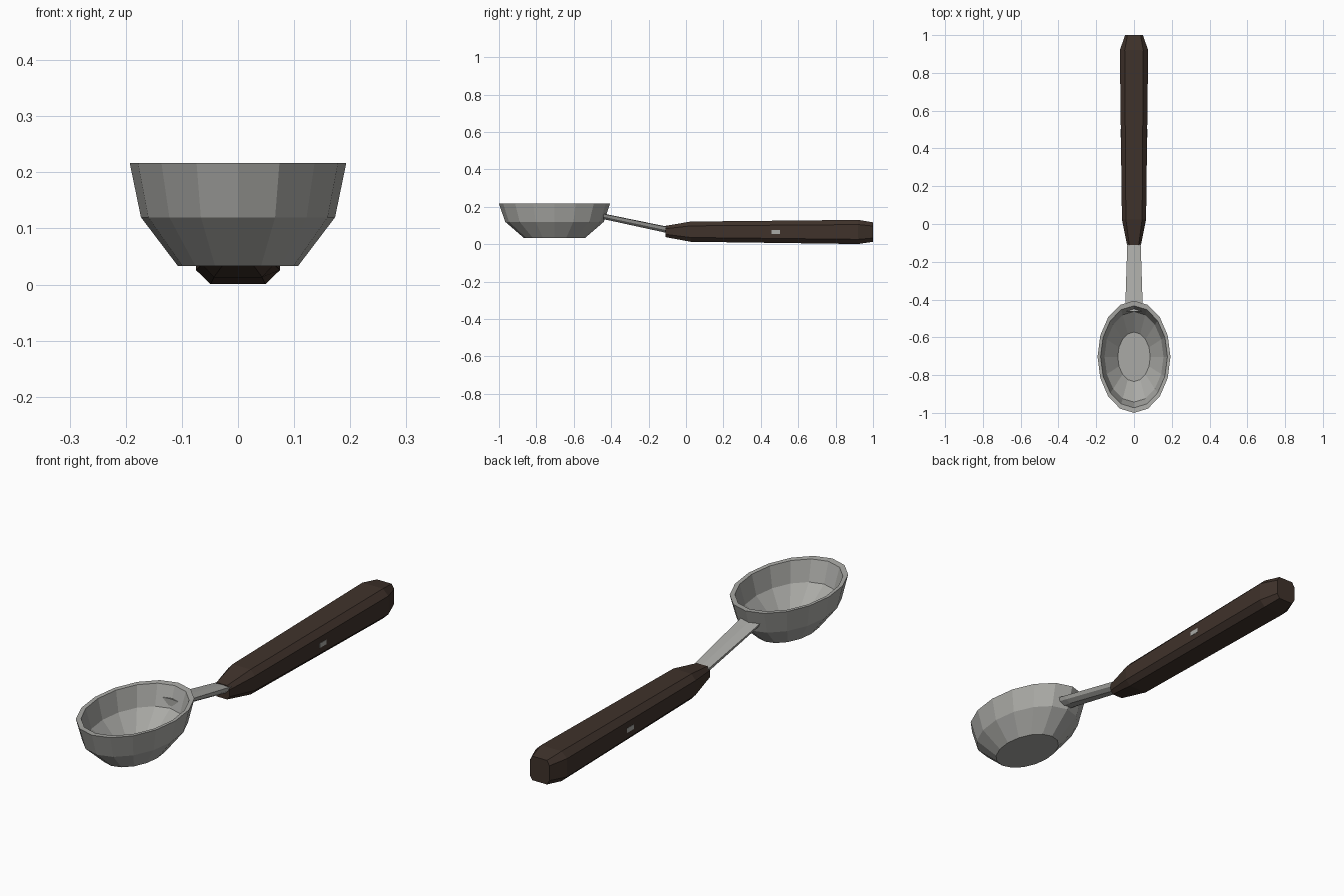
import bpy, math

if "Cube" in bpy.data.objects:
    bpy.data.objects.remove(bpy.data.objects["Cube"])


def material(name, rgb):
    m = bpy.data.materials.new(name)
    m.diffuse_color = (*rgb, 1)
    m.use_nodes = True
    m.node_tree.nodes["Principled BSDF"].inputs["Base Color"].default_value = m.diffuse_color
    return m


metal = material("brushed steel", (0.40, 0.40, 0.38))
wood = material("dark wood", (0.05, 0.032, 0.024))


def loft(name, rings, mat):
    """Join equal rings of points (counter-clockwise about the path) and cap both ends."""
    n = len(rings[0])
    verts = [p for r in rings for p in r]
    faces = [tuple(range(n))[::-1]]
    for k in range(len(rings) - 1):
        a, b = k * n, (k + 1) * n
        for i in range(n):
            j = (i + 1) % n
            faces.append((a + i, a + j, b + j, b + i))
    faces.append(tuple(range((len(rings) - 1) * n, len(rings) * n)))
    me = bpy.data.meshes.new(name)
    me.from_pydata(verts, [], faces)
    me.materials.append(mat)
    ob = bpy.data.objects.new(name, me)
    bpy.context.collection.objects.link(ob)
    return ob


# Oval bowl: outside from base to rim, then inside down to floor
def oval(rx, ry, z, n=16):
    return [(rx * math.cos(2 * math.pi * i / n),
             -0.703 + ry * math.sin(2 * math.pi * i / n), z) for i in range(n)]


loft("bowl", [oval(*r) for r in [
    (0.107, 0.163, 0.033), (0.173, 0.264, 0.12), (0.193, 0.297, 0.217),
    (0.177, 0.270, 0.215), (0.156, 0.240, 0.128), (0.086, 0.131, 0.053)]], metal)


# Neck: flat top, rounded underside, sloping from bowl to handle
def neck_ring(y, z, w, t):
    sec = [(-1, 0), (-0.85, -0.55), (-0.4, -1), (0.4, -1), (0.85, -0.55), (1, 0), (0, 0.08)]
    return [(x * w, y, z + h * t) for x, h in sec][::-1]


loft("neck", [neck_ring(-0.462, 0.166, 0.046, 0.028),
              neck_ring(-0.40, 0.153, 0.045, 0.028),
              neck_ring(-0.06, 0.083, 0.034, 0.032)], metal)


# Handle: chamfered rectangular section with tapered ends
def handle_ring(y, w, z0, z1, cx, cz):
    a, b = w - cx, z1 - cz
    c = z0 + cz
    return [(a, y, z0), (-a, y, z0), (-w, y, c), (-w, y, b),
            (-a, y, z1), (a, y, z1), (w, y, b), (w, y, c)][::-1]


loft("handle", [handle_ring(-0.11, 0.037, 0.038, 0.098, 0.012, 0.015),
                handle_ring(0.025, 0.064, 0.013, 0.121, 0.021, 0.023),
                handle_ring(0.92, 0.075, 0.001, 0.130, 0.026, 0.025),
                handle_ring(1.0, 0.047, 0.013, 0.117, 0.012, 0.02)], wood)

# Small cross pin, just flush with both sides of the handle
bpy.ops.mesh.primitive_cube_add(size=1, location=(0, 0.48, 0.065))
pin = bpy.context.object
pin.name = "handle_pin"
pin.scale = (0.1415, 0.045, 0.02)
pin.data.materials.append(metal)

# Make every shell face outwards
for ob in list(bpy.context.collection.objects):
    bpy.context.view_layer.objects.active = ob
    bpy.ops.object.mode_set(mode='EDIT')
    bpy.ops.mesh.select_all(action='SELECT')
    bpy.ops.mesh.normals_make_consistent(inside=False)
    bpy.ops.object.mode_set(mode='OBJECT')
